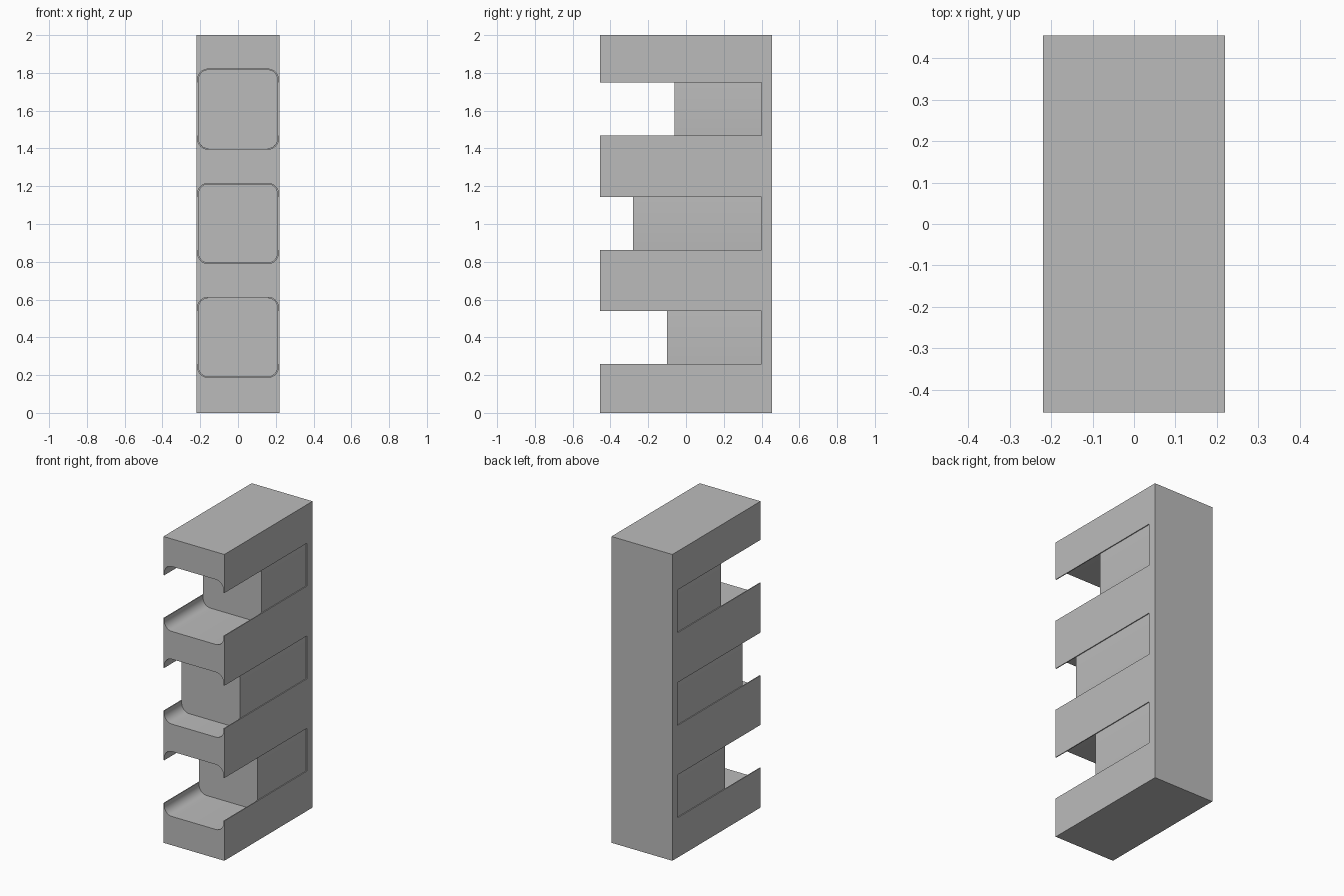
import bpy, bmesh
from math import sin, cos, pi

cube = bpy.data.objects.get("Cube")
if cube:
    bpy.data.objects.remove(cube, do_unlink=True)

grey = bpy.data.materials.new("plain grey")
grey.use_nodes = True
COLOUR = (0.5, 0.5, 0.5, 1)
grey.diffuse_color = COLOUR
grey.node_tree.nodes["Principled BSDF"].inputs["Base Color"].default_value = COLOUR

HALF_W, HALF_D, HEIGHT = 0.22, 0.455, 2.0
BACK = 0.4           # depth where the pockets end
POCKET_W, POCKET_H, RADIUS = 0.214, 0.212, 0.055
WINDOW_H = 0.14      # half height of the side openings


def prism(name, profile, y0, y1):
    """Extrude an x-z profile along y."""
    bm = bmesh.new()
    face = bm.faces.new([bm.verts.new((x, y0, z)) for x, z in profile])
    new = bmesh.ops.extrude_face_region(bm, geom=[face])["geom"]
    bmesh.ops.translate(bm, vec=(0, y1 - y0, 0),
                        verts=[v for v in new if isinstance(v, bmesh.types.BMVert)])
    bmesh.ops.recalc_face_normals(bm, faces=bm.faces)
    mesh = bpy.data.meshes.new(name)
    bm.to_mesh(mesh)
    bm.free()
    mesh.materials.append(grey)
    obj = bpy.data.objects.new(name, mesh)
    bpy.context.collection.objects.link(obj)
    return obj


def rounded(w, h, zc, wing=0):
    """Rounded rectangle; wing adds a wider band that opens the sides."""
    right = [(w - RADIUS + RADIUS * sin(a), -h + RADIUS - RADIUS * cos(a))
             for a in [i * pi / 16 for i in range(9)]]
    if wing:
        right += [(w, -WINDOW_H), (wing, -WINDOW_H)]
    right += [(x, -z) for x, z in reversed(right)]
    return [(x, zc + z) for x, z in right + [(-x, z) for x, z in reversed(right)]]


def smooth(obj):
    bpy.ops.object.select_all(action="DESELECT")
    obj.select_set(True)
    bpy.context.view_layer.objects.active = obj
    bpy.ops.object.shade_smooth_by_angle(angle=pi / 6)


# Tall housing
housing = prism("housing", [(-HALF_W, 0), (HALF_W, 0), (HALF_W, HEIGHT), (-HALF_W, HEIGHT)],
                -HALF_D, HALF_D)

# Three pockets open to the front and sides, each with a sliding block
levels = [("lower", 0.40, -0.10), ("middle", 1.003, -0.28), ("upper", 1.608, -0.06)]
for name, zc, front in levels:
    cutter = prism(name + "_pocket_cutter", rounded(POCKET_W, POCKET_H, zc, 0.3), -0.6, BACK)
    cutter.hide_render = True
    cut = housing.modifiers.new(name + "_pocket", "BOOLEAN")
    cut.operation, cut.solver, cut.object = "DIFFERENCE", "EXACT", cutter
    bpy.context.view_layer.objects.active = housing
    bpy.ops.object.modifier_apply(modifier=cut.name)
    bpy.data.objects.remove(cutter, do_unlink=True)
    block = prism(name + "_block", rounded(POCKET_W - 0.003, POCKET_H - 0.002, zc),
                  front, BACK - 0.001)
    smooth(block)
smooth(housing)
